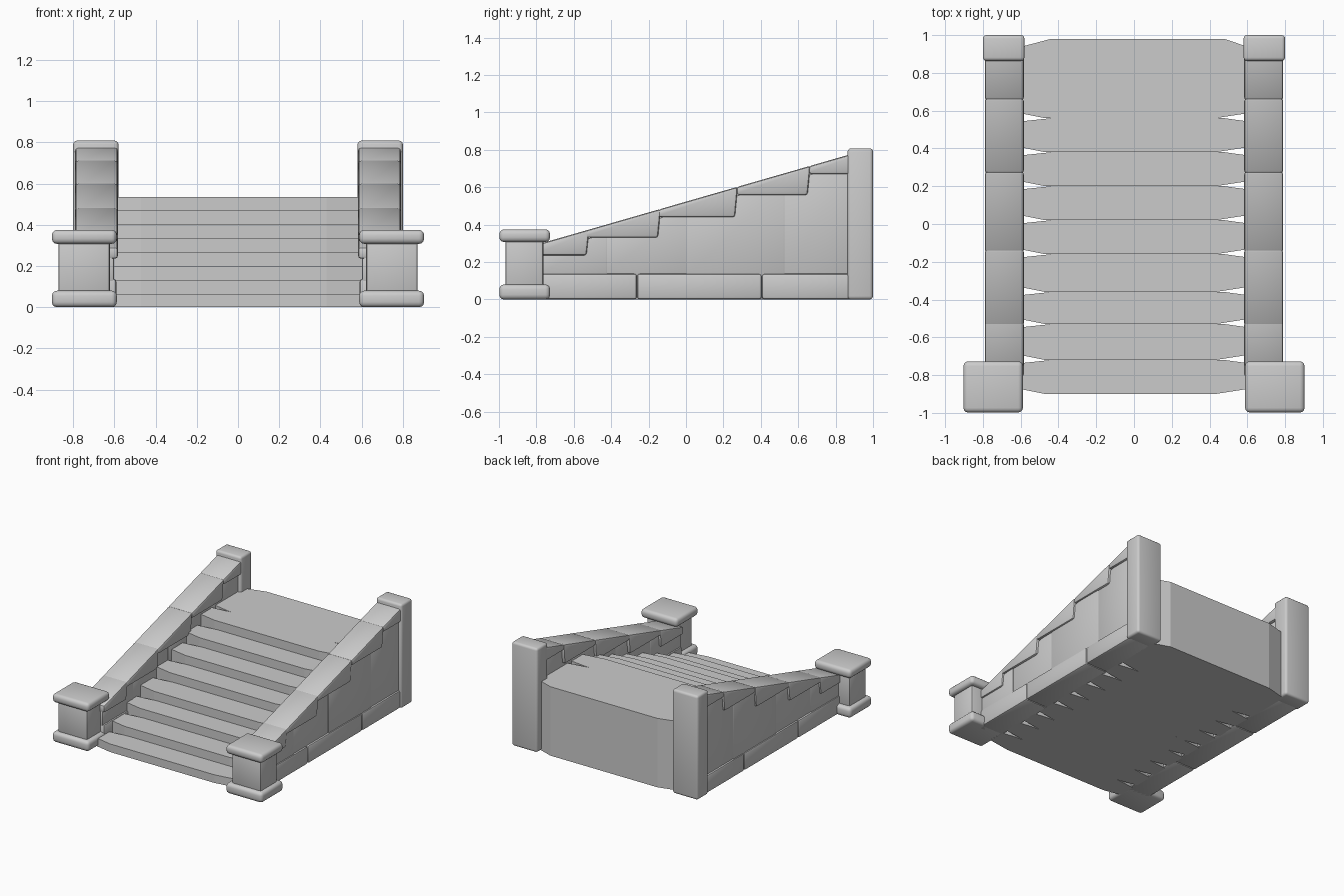
import bpy, bmesh
from mathutils import Vector

if "Cube" in bpy.data.objects:
    bpy.data.objects.remove(bpy.data.objects["Cube"])


def prism(name, pts, vec, bevel=0.0, segs=2, mirror=False):
    """Extrude a closed outline along vec, round its edges, optionally copy to -x."""
    bm = bmesh.new()
    face = bm.faces.new([bm.verts.new(p) for p in pts])
    ext = bmesh.ops.extrude_face_region(bm, geom=[face], use_keep_orig=True)
    bmesh.ops.translate(bm, vec=Vector(vec),
                        verts=[g for g in ext["geom"] if isinstance(g, bmesh.types.BMVert)])
    bmesh.ops.recalc_face_normals(bm, faces=bm.faces)
    if bevel:
        bmesh.ops.bevel(bm, geom=bm.edges[:], offset=bevel, segments=segs,
                        profile=0.5, affect='EDGES', clamp_overlap=True)
    for suffix, sign in ((("_right", 1), ("_left", -1)) if mirror else (("", 1),)):
        if sign < 0:
            for v in bm.verts:
                v.co.x = -v.co.x
            bmesh.ops.reverse_faces(bm, faces=bm.faces)
        mesh = bpy.data.meshes.new(name + suffix)
        bm.to_mesh(mesh)
        obj = bpy.data.objects.new(name + suffix, mesh)
        bpy.context.collection.objects.link(obj)
        if bevel:
            bpy.ops.object.select_all(action='DESELECT')
            obj.select_set(True)
            bpy.context.view_layer.objects.active = obj
            bpy.ops.object.shade_smooth_by_angle(angle=0.6)
    bm.free()


def block(name, x0, x1, y0, y1, z0, z1, bevel, segs=2):
    pts = [(x0, y0, z0), (x1, y0, z0), (x1, y1, z0), (x0, y1, z0)]
    prism(name, pts, (0, 0, z1 - z0), bevel, segs, mirror=True)


def side_stone(name, x0, x1, yz, bevel, segs=2):
    prism(name, [(x0, y, z) for y, z in yz], (x1 - x0, 0, 0), bevel, segs, mirror=True)


def slope(y):
    return 0.523 + 0.288 * y


# Steps: full-height slabs with tapered ends, the last one is the landing
fronts = [-0.90, -0.72, -0.53, -0.36, -0.16, 0.02, 0.20, 0.38, 0.56, 0.98]
for i in range(9):
    y0, y1 = fronts[i], fronts[i + 1]
    top = 0.063 + 0.0675 * min(i, 7)
    landing = i == 8
    back = 0.045 if landing else 0.018
    outline = [(-0.61, y0 + 0.028), (-0.47, y0), (0.43, y0), (0.61, y0 + 0.028),
               (0.61, y1 - back), (0.48, y1), (-0.44, y1), (-0.61, y1 - back)]
    prism("landing" if landing else f"step_{i + 1}",
          [(x, y, 0) for x, y in outline], (0, 0, top))

# Bottom course of the side walls
for i, (y0, y1) in enumerate([(-0.80, -0.262), (-0.262, 0.405), (0.405, 0.90)]):
    block(f"base_stone_{i + 1}", 0.59, 0.787, y0, y1, 0, 0.138, 0.015)

# Upper wall stones with sloping tops
for i, (y0, y1) in enumerate([(-0.80, -0.42), (-0.46, 0.03), (0.0, 0.53), (0.52, 0.90)]):
    inset = 0.004 * (i % 2)
    side_stone(f"wall_stone_{i + 1}", 0.602 + inset, 0.777 - inset,
               [(y0, 0.12), (y1, 0.12), (y1, slope(y1) - 0.045), (y0, slope(y0) - 0.045)], 0.01)

# Coping stones: flat bottom, sloping top
copings = [(-0.80, -0.532, 0.235), (-0.532, -0.15, 0.33), (-0.14, 0.262, 0.44),
           (0.278, 0.65, 0.558), (0.665, 0.91, 0.67)]
for i, (y0, y1, z) in enumerate(copings):
    front = y0 - 0.008
    back = y1 + 0.015
    side_stone(f"coping_stone_{i + 1}", 0.583, 0.79,
               [(front, z), (y1, z), (back, slope(back)), (front, slope(front))], 0.014)

# Front newel posts: plinth, shaft and cap
block("post_plinth", 0.588, 0.903, -0.998, -0.727, 0, 0.08, 0.025, 3)
block("post_shaft", 0.622, 0.872, -0.966, -0.763, 0.05, 0.34, 0.014)
block("post_cap", 0.588, 0.903, -0.998, -0.727, 0.307, 0.375, 0.025, 3)

# Tall rear pillars
block("rear_pillar", 0.58, 0.80, 0.864, 1.0, 0, 0.808, 0.018, 3)
